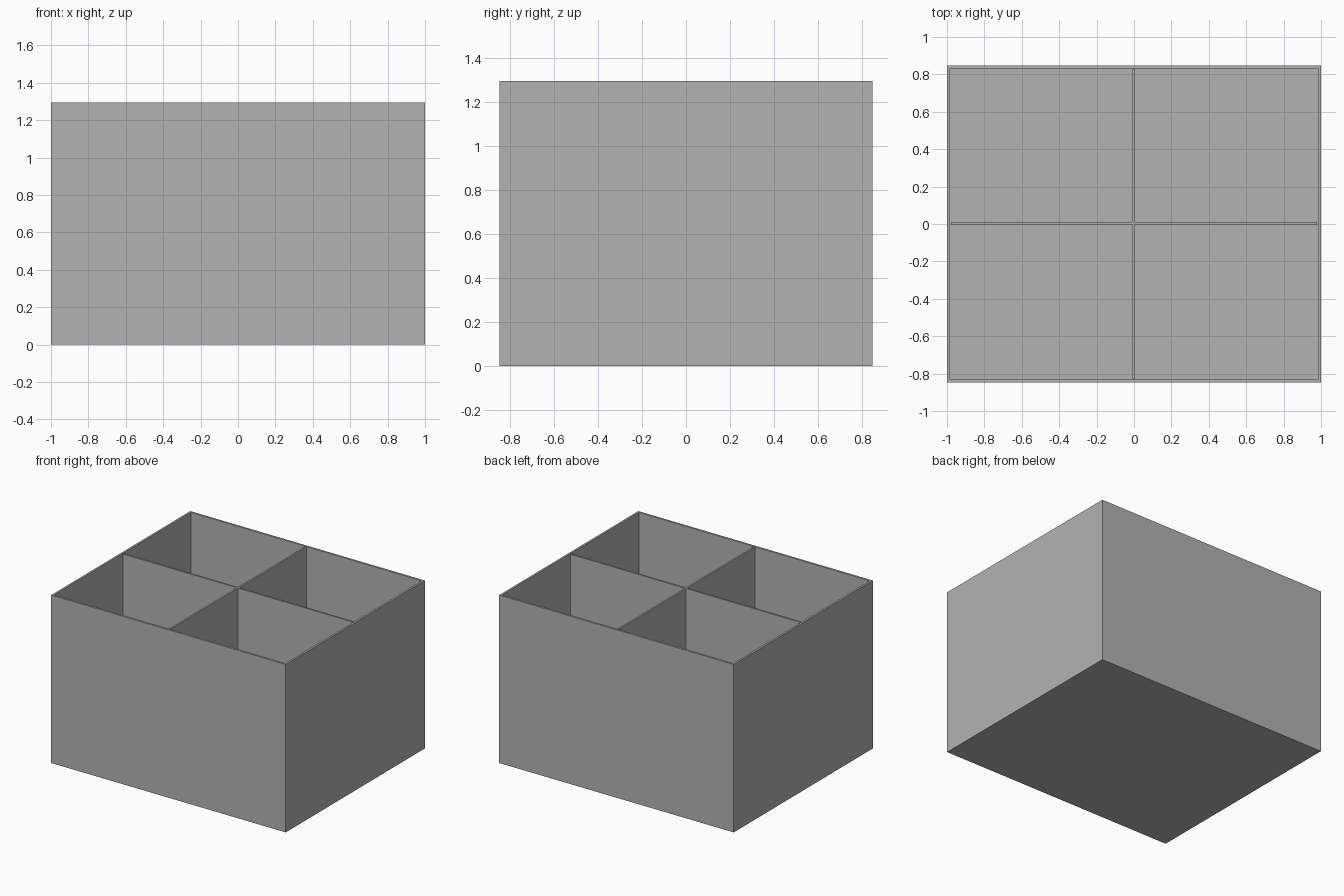
import bpy
import bmesh

if "Cube" in bpy.data.objects:
    bpy.data.objects.remove(bpy.data.objects["Cube"], do_unlink=True)

W, D, H = 2.0, 1.694, 1.294   # outer size
WALL, FLOOR, DIVIDER = 0.022, 0.02, 0.013

grey = bpy.data.materials.new("plain grey")
grey.use_nodes = True
colour = (0.45, 0.45, 0.45, 1)
grey.diffuse_color = colour
grey.node_tree.nodes["Principled BSDF"].inputs["Base Color"].default_value = colour


def finish(name, bm):
    mesh = bpy.data.meshes.new(name)
    bm.to_mesh(mesh)
    bm.free()
    mesh.materials.append(grey)
    obj = bpy.data.objects.new(name, mesh)
    bpy.context.collection.objects.link(obj)
    return obj


def block(bm, size, centre):
    verts = bmesh.ops.create_cube(bm, size=1)["verts"]
    bmesh.ops.scale(bm, vec=size, verts=verts)
    bmesh.ops.translate(bm, vec=centre, verts=verts)


# Open box: inset the top face for the rim, then push it down to the floor
bm = bmesh.new()
block(bm, (W, D, H), (0, 0, H / 2))
top = max(bm.faces, key=lambda f: f.calc_center_median().z)
bmesh.ops.inset_region(bm, faces=[top], thickness=WALL)
well = bmesh.ops.extrude_discrete_faces(bm, faces=[top])["faces"][0]
bmesh.ops.translate(bm, vec=(0, 0, FLOOR - H), verts=well.verts)
finish("box_shell", bm)

# Crossed dividers, flush with the rim
inner_h = H - FLOOR
mid_z = FLOOR + inner_h / 2
CX, CY = -0.002, 0.003
bm = bmesh.new()
block(bm, (DIVIDER, D - 2 * WALL, inner_h), (CX, 0, mid_z))
finish("lengthwise_divider", bm)

# The cross divider is two halves that butt against the other divider
for side, name in ((-1, "right_cross_divider"), (1, "left_cross_divider")):
    near = CX + side * DIVIDER / 2
    far = side * (W / 2 - WALL)
    bm = bmesh.new()
    block(bm, (abs(far - near), DIVIDER, inner_h), ((near + far) / 2, CY, mid_z))
    finish(name, bm)
